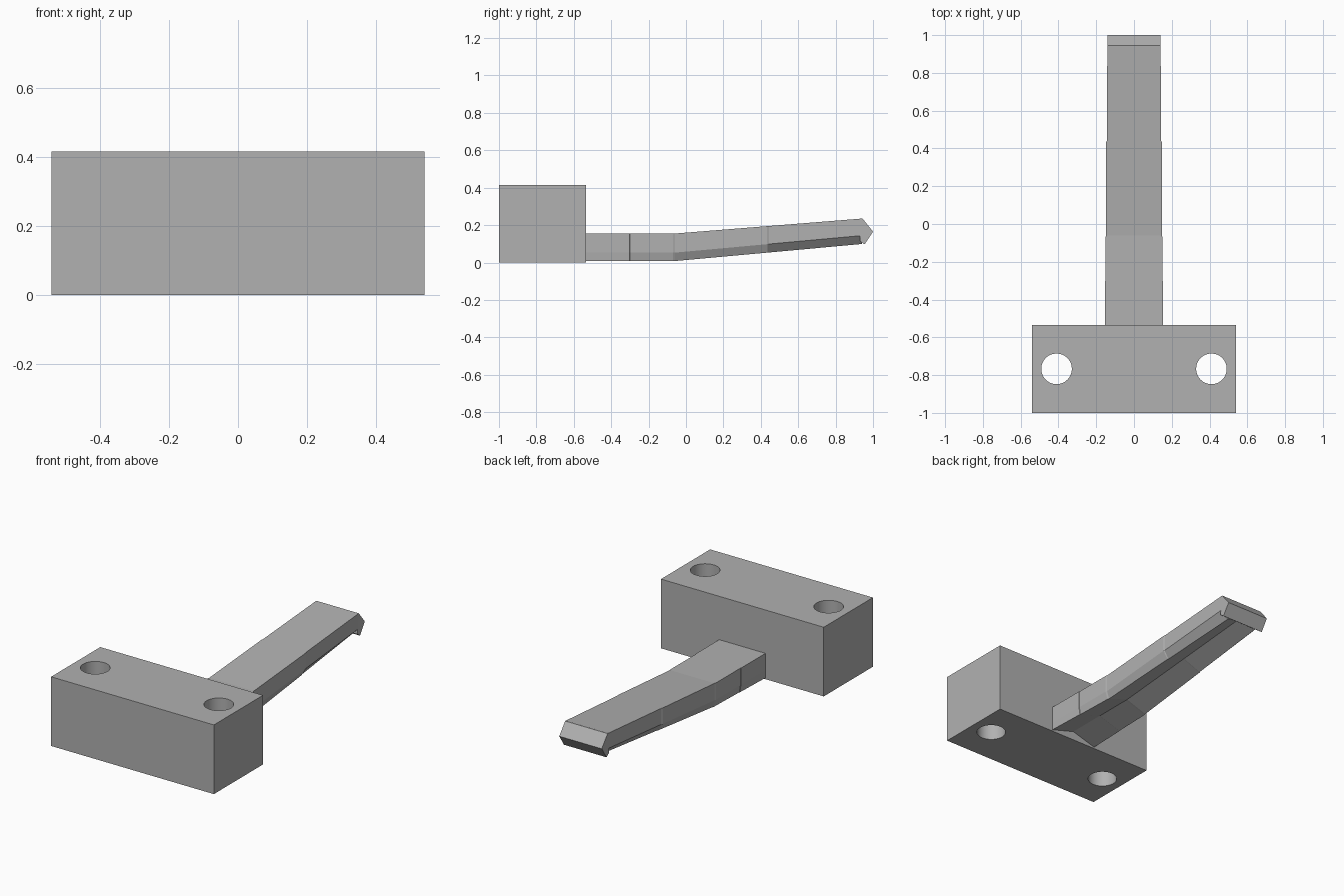
import bpy
import bmesh

cube = bpy.data.objects.get("Cube")
if cube:
    bpy.data.objects.remove(cube, do_unlink=True)

grey = bpy.data.materials.new("plain grey")
grey.use_nodes = True
grey.diffuse_color = (0.44, 0.44, 0.44, 1)
grey.node_tree.nodes["Principled BSDF"].inputs["Base Color"].default_value = (0.44, 0.44, 0.44, 1)


def loft(name, rings):
    """Join matching rings of points into a closed solid."""
    bm = bmesh.new()
    loops = [[bm.verts.new(p) for p in ring] for ring in rings]
    n = len(loops[0])
    for a, b in zip(loops, loops[1:]):
        for i in range(n):
            j = (i + 1) % n
            bm.faces.new((a[i], a[j], b[j], b[i]))
    bm.faces.new(loops[0])
    bm.faces.new(loops[-1])
    bmesh.ops.recalc_face_normals(bm, faces=bm.faces)
    mesh = bpy.data.meshes.new(name)
    bm.to_mesh(mesh)
    bm.free()
    obj = bpy.data.objects.new(name, mesh)
    bpy.context.collection.objects.link(obj)
    mesh.materials.append(grey)
    return obj


# Mounting block with two vertical bolt holes
bpy.ops.mesh.primitive_cube_add(size=1, location=(0, -0.767, 0.2075))
block = bpy.context.object
block.name = "mounting_block"
block.scale = (1.08, 0.466, 0.415)
bpy.ops.object.transform_apply(location=False, rotation=False)
block.data.materials.append(grey)
for side, x in (("left", 0.41), ("right", -0.41)):
    bpy.ops.mesh.primitive_cylinder_add(vertices=48, radius=0.081, depth=1, location=(x, -0.767, 0.2))
    cutter = bpy.context.object
    cutter.name = side + "_hole_cutter"
    cutter.data.materials.append(grey)
    cutter.hide_render = True
    cutter.hide_set(True)
    cut = block.modifiers.new(side + "_hole", "BOOLEAN")
    cut.operation = "DIFFERENCE"
    cut.solver = "EXACT"
    cut.object = cutter

# Bake the holes and drop the cutters
depsgraph = bpy.context.evaluated_depsgraph_get()
drilled = bpy.data.meshes.new_from_object(block.evaluated_get(depsgraph))
block.modifiers.clear()
block.data = drilled
for side in ("left", "right"):
    bpy.data.objects.remove(bpy.data.objects[side + "_hole_cutter"], do_unlink=True)
bpy.ops.object.select_all(action="DESELECT")
block.select_set(True)
bpy.context.view_layer.objects.active = block
bpy.ops.object.shade_smooth_by_angle()


def arm_ring(y, half):
    """Arm section: flat top, lower edges drawn in, shallow V groove below."""
    rise = max(0, y + 0.06)
    top = 0.155 + 0.08 * rise
    bottom = 0.008 + 0.091 * rise
    inset = 0.03 * (y + 0.535)
    mid = bottom + 0.045
    return [(-half, y, top), (half, y, top), (half, y, mid), (half - inset, y, bottom),
            (0, y, mid), (inset - half, y, bottom), (-half, y, mid)]


# Arm in slightly stepped lengths, bending upward partway along
stations = [(-0.535, 0.154), (-0.302, 0.153), (-0.3, 0.151), (-0.07, 0.151),
            (-0.06, 0.148), (0.435, 0.147), (0.44, 0.144), (0.94, 0.141)]
loft("arm", [arm_ring(y, half) for y, half in stations])

# Wedge-shaped tip closing the groove
wedge = [(0.935, 0.2345), (0.944, 0.235), (1.0, 0.165), (0.955, 0.097), (0.93, 0.115)]
loft("arm_tip", [[(x, y, z) for y, z in wedge] for x in (-0.141, 0.141)])
